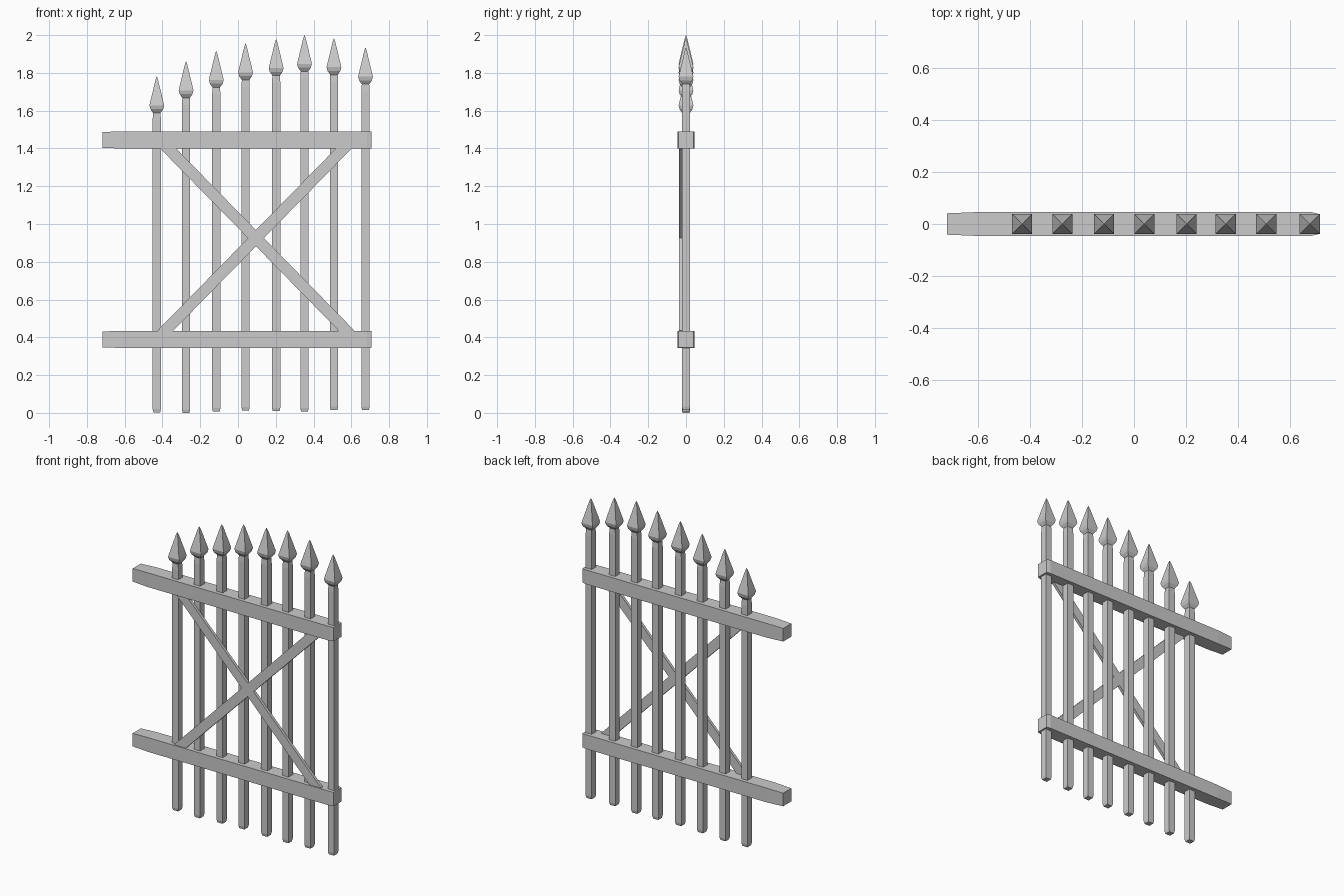
import bpy, bmesh
from mathutils import Matrix, Vector

if "Cube" in bpy.data.objects:
    bpy.data.objects.remove(bpy.data.objects["Cube"])

def loft(name, sections, matrix=Matrix()):
    """Square-section bar along local z; sections are (z, half x, half y)."""
    bm = bmesh.new()
    rings = [[bm.verts.new((sx * hx, sy * hy, z)) for sx, sy in ((-1, -1), (1, -1), (1, 1), (-1, 1))]
             for z, hx, hy in sections]
    for a, b in zip(rings, rings[1:]):
        for i in range(4):
            j = (i + 1) % 4
            bm.faces.new((a[i], a[j], b[j], b[i]))
    bm.faces.new(rings[0][::-1])
    bm.faces.new(rings[-1])
    bmesh.ops.transform(bm, matrix=matrix, verts=bm.verts)
    bmesh.ops.recalc_face_normals(bm, faces=bm.faces)
    mesh = bpy.data.meshes.new(name)
    bm.to_mesh(mesh)
    bm.free()
    obj = bpy.data.objects.new(name, mesh)
    bpy.context.collection.objects.link(obj)
    return obj

def axis_matrix(start, direction):
    """Local z along direction, local y kept on world y."""
    z = Vector(direction).normalized()
    y = Vector((0, 1, 0))
    x = y.cross(z)
    m = Matrix((x, y, z)).transposed().to_4x4()
    m.translation = start
    return m

# Pickets with spear heads: x, bottom z, tip z
pickets = [(-.43, .003, 1.78), (-.275, 0, 1.86), (-.115, .008, 1.915), (.04, .013, 1.955),
           (.202, .009, 1.978), (.352, .008, 2.0), (.508, .015, 1.982), (.675, .015, 1.932)]
for x, low, tip in pickets:
    place = Matrix.Translation((x, 0, 0))
    loft("picket", [(low, .018, .018), (low + .018, .022, .022),
                    (tip - .23, .022, .022), (tip - .165, .018, .018)], place)
    loft("spear_head", [(tip - .192, .020, .020), (tip - .172, .034, .034), (tip - .152, .039, .039),
                        (tip - .130, .034, .034), (tip - .018, .007, .007), (tip, .001, .001)], place)

# Horizontal rails, slightly tapered at the ends
for name, z in (("lower_rail", .389), ("upper_rail", 1.445)):
    loft(name, [(0, .042, .041), (.11, .0455, .0455), (1.40, .0455, .0455), (1.425, .044, .040)],
         axis_matrix((-.718, 0, z), (1, 0, 0)))

# Crossed braces on the front, ends buried in the rails
for name, x0, x1 in (("falling_brace", -.375, .58), ("rising_brace", .565, -.39)):
    a, b = Vector((x0, -.029, 1.405)), Vector((x1, -.029, .43))
    d = (b - a).normalized()
    length = (b - a).length + .04
    loft(name, [(0, .030, .009), (length, .030, .009)], axis_matrix(a - d * .02, d))
